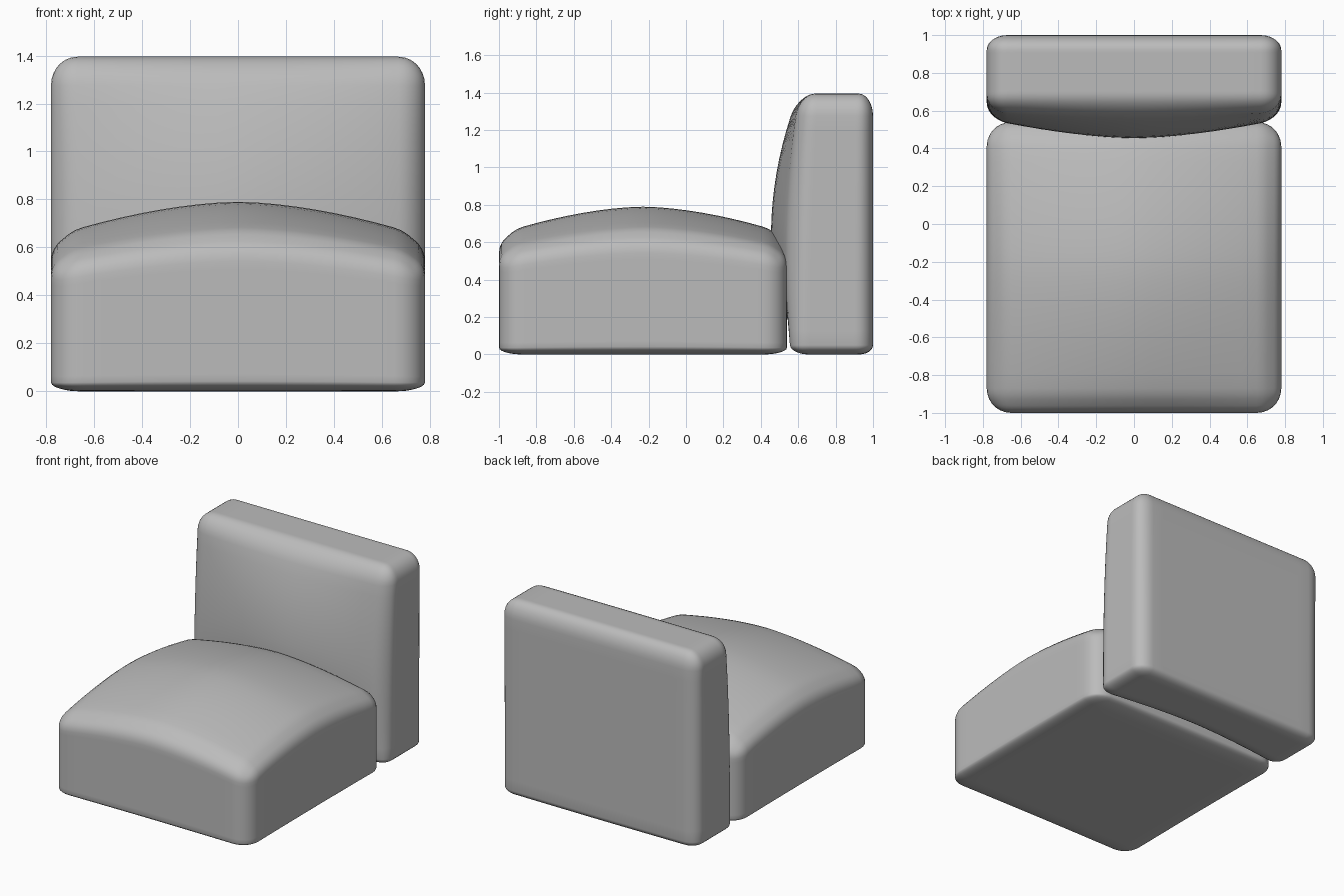
import bpy
import bmesh
from mathutils import Vector

if "Cube" in bpy.data.objects:
    bpy.data.objects.remove(bpy.data.objects["Cube"])

fabric = bpy.data.materials.new("grey fabric")
fabric.use_nodes = True
colour = (0.5, 0.5, 0.5, 1)
fabric.diffuse_color = colour
fabric.node_tree.nodes["Principled BSDF"].inputs["Base Color"].default_value = colour

CORE = 2 / 3  # share of the grid given to the flat part of each side


def split(t, low, high, r_low, r_high):
    """Map a grid coordinate to a core position, a rounding offset and a radius."""
    a, b = low + r_low, high - r_high
    core = max(-CORE, min(CORE, t))
    offset = (t - core) / (1 - CORE)
    return a + (b - a) * (core / CORE + 1) / 2, offset, r_low if t < 0 else r_high


def cushion(name, bounds, radii, deform):
    """Rounded block with separate edge radii, shaped by a deform function."""
    bm = bmesh.new()
    bmesh.ops.create_cube(bm, size=2)
    bmesh.ops.subdivide_edges(bm, edges=bm.edges[:], cuts=23, use_grid_fill=True)
    for v in bm.verts:
        parts = [split(v.co[i], *bounds[i], *radii[i]) for i in range(3)]
        out = Vector([p[1] for p in parts]).normalized()
        v.co = deform(Vector([p[0] + out[i] * p[2] for i, p in enumerate(parts)]))
    bmesh.ops.recalc_face_normals(bm, faces=bm.faces[:])
    for f in bm.faces:
        f.smooth = True
    mesh = bpy.data.meshes.new(name)
    bm.to_mesh(mesh)
    bm.free()
    mesh.materials.append(fabric)
    obj = bpy.data.objects.new(name, mesh)
    bpy.context.collection.objects.link(obj)
    return obj


def falloff(distance, reach):
    return min(1, abs(distance) / reach) ** 1.7


# Seat: the top is crowned in both directions
def crown(p):
    u, v = falloff(p.x, 0.73), falloff(p.y + 0.23, 0.72)
    height = 0.79 - 0.13 * (u + v) + 0.035 * u * v
    return Vector((p.x, p.y, p.z * height / 0.79))


cushion("seat_cushion", [(-0.78, 0.78), (-1, 0.54), (0, 0.79)],
        [(0.13, 0.13), (0.13, 0.13), (0.05, 0.14)], crown)


# Backrest: the front leans back, swells in the middle and tucks in at the base
def swell(p):
    front = (1 - p.y) / 0.455
    lean = 0.06 * (p.z / 1.4) ** 2.5
    span = 0.7 if p.z > 0.7 else 0.52
    bulge = 0.1 * (1 - falloff(p.x, 0.76)) * (1 - ((p.z - 0.7) / span) ** 2)
    return Vector((p.x, p.y + front * (lean - bulge), p.z))


cushion("back_cushion", [(-0.78, 0.78), (0.545, 1), (0, 1.395)],
        [(0.11, 0.11), (0.1, 0.09), (0.05, 0.12)], swell)
